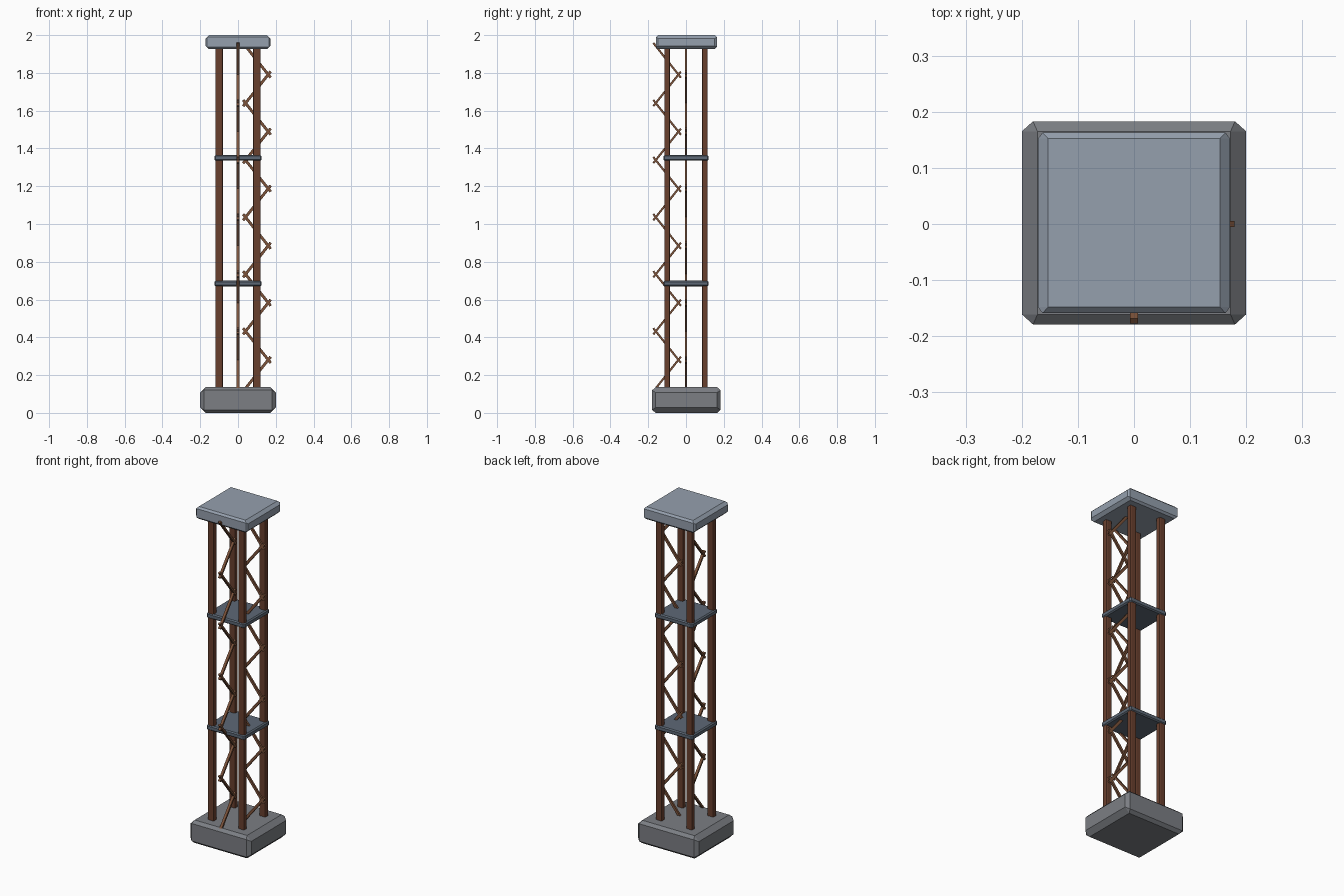
import bpy, bmesh, math
from mathutils import Matrix, Vector

if "Cube" in bpy.data.objects:
    bpy.data.objects.remove(bpy.data.objects["Cube"])


def material(name, rgb):
    m = bpy.data.materials.new(name)
    m.diffuse_color = (*rgb, 1)
    m.use_nodes = True
    m.node_tree.nodes["Principled BSDF"].inputs["Base Color"].default_value = m.diffuse_color
    return m


STONE = material("stone_grey", (0.20, 0.21, 0.23))
CAP = material("pale_blue_grey", (0.30, 0.35, 0.42))
SLATE = material("dark_slate", (0.11, 0.14, 0.18))
RUST = material("rust_brown", (0.14, 0.05, 0.027))
BRACE = material("brace_brown", (0.20, 0.085, 0.042))


def finish(name, bm, mat):
    bmesh.ops.recalc_face_normals(bm, faces=bm.faces)
    me = bpy.data.meshes.new(name)
    bm.to_mesh(me)
    bm.free()
    me.materials.append(mat)
    ob = bpy.data.objects.new(name, me)
    bpy.context.collection.objects.link(ob)
    return ob


def chamfer_box(name, centre, half, xin, yin, zin, mat):
    """Box with flat chamfers; xin, yin, zin are the insets of the x, y and z faces."""
    hx, hy, hz = half
    corners = ((hx, hy - xin[0], hz - xin[1]),
               (hx - yin[0], hy, hz - yin[1]),
               (hx - zin[0], hy - zin[1], hz))
    bm = bmesh.new()
    for p in corners:
        for sx in (-1, 1):
            for sy in (-1, 1):
                for sz in (-1, 1):
                    bm.verts.new(Vector((p[0] * sx, p[1] * sy, p[2] * sz)) + Vector(centre))
    bmesh.ops.convex_hull(bm, input=bm.verts[:])
    bmesh.ops.dissolve_limit(bm, angle_limit=math.radians(1),
                             verts=bm.verts[:], edges=bm.edges[:])
    return finish(name, bm, mat)


# Foot block and cap
chamfer_box("base", (0, 0.002, 0.068), (0.2, 0.181, 0.068),
            (0.018, 0.028), (0.02, 0.016), (0.028, 0.018), STONE)
chamfer_box("top_cap", (0, 0.002, 1.963), (0.171, 0.161, 0.037),
            (0.011, 0.017), (0.008, 0.011), (0.018, 0.011), CAP)

# Intermediate shelves
for label, z in (("lower", 0.685), ("upper", 1.35)):
    chamfer_box(label + "_shelf", (0, 0, z), (0.125, 0.12, 0.015),
                (0.007, 0.006), (0.007, 0.006), (0.007, 0.007), SLATE)

# Four corner posts
for sx, xl in ((-1, "left"), (1, "right")):
    for sy, yl in ((-1, "front"), (1, "back")):
        chamfer_box(f"{yl}_{xl}_post", (0.1 * sx, 0.1 * sy, 1.03), (0.02, 0.015, 0.91),
                    (0.006, 0.002), (0.007, 0.002), (0.002, 0.002), RUST)


def zigzag(name, axis, centre, swing, across, depth):
    """Row of overlapping bars swinging along one horizontal axis."""
    bm = bmesh.new()
    z0, step, count, extra = 0.13, 0.151, 12, 0.021
    for i in range(count):
        s = -1 if i % 2 == 0 else 1
        a = Vector((0, 0, z0 + i * step)) + axis * (centre + s * swing)
        b = Vector((0, 0, z0 + (i + 1) * step)) + axis * (centre - s * swing)
        d = (b - a).normalized()
        n = Vector((0, 0, 1)).cross(axis)
        u = n.cross(d)
        rot = Matrix((u, n, d)).transposed().to_4x4()
        size = Matrix.Diagonal((depth, across, (b - a).length + 2 * extra, 1))
        bmesh.ops.create_cube(bm, size=1, matrix=Matrix.Translation((a + b) / 2) @ rot @ size)
    return finish(name, bm, BRACE)


# Zigzag bracing: right side and front
zigzag("right_bracing", Vector((1, 0, 0)), 0.1, 0.06, 0.011, 0.015)
zigzag("front_bracing", Vector((0, 1, 0)), -0.1, 0.06, 0.015, 0.011)
